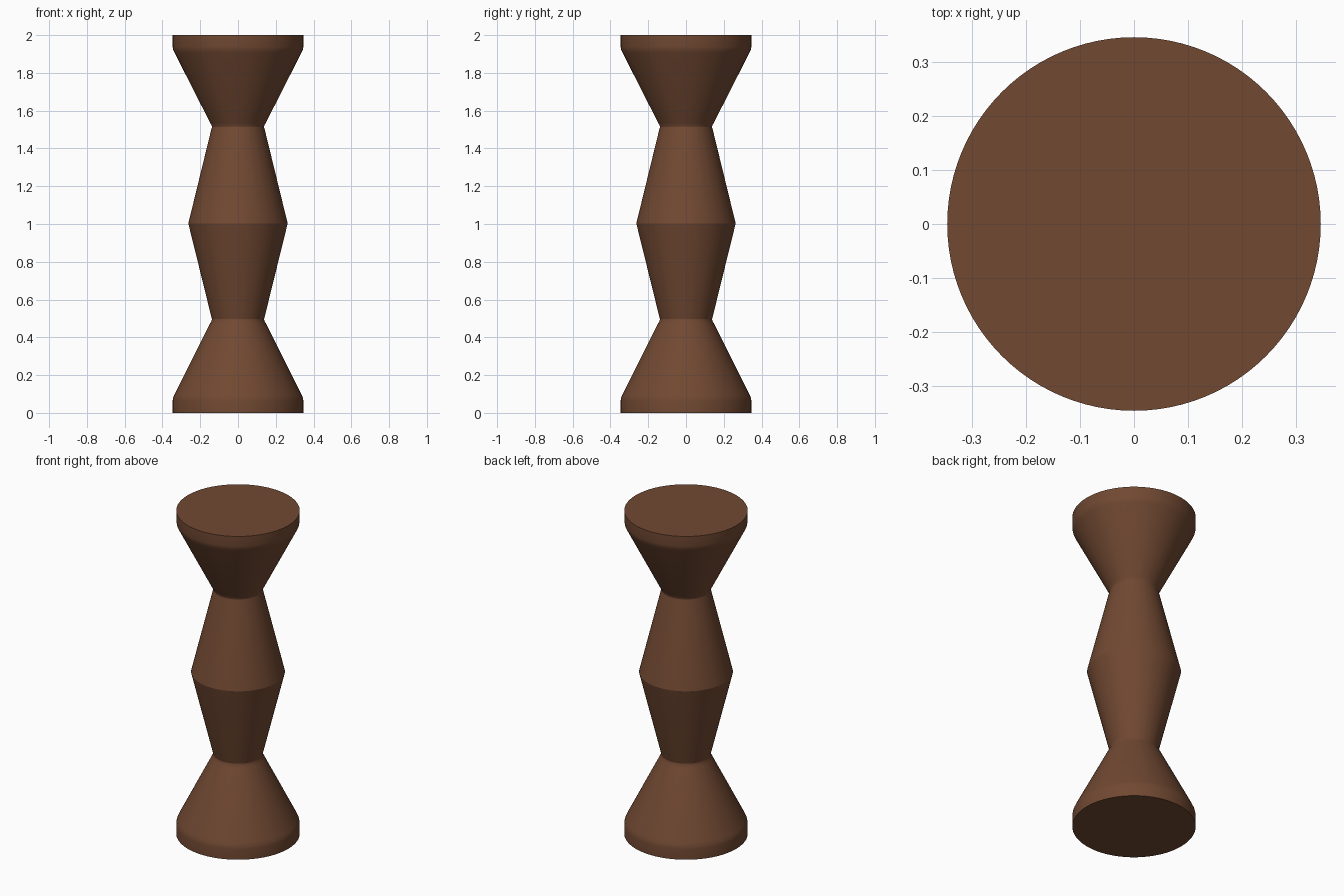
import bpy, bmesh, math

if "Cube" in bpy.data.objects:
    bpy.data.objects.remove(bpy.data.objects["Cube"])

wood = bpy.data.materials.new("brown_wood")
wood.diffuse_color = (0.165, 0.066, 0.032, 1)
wood.use_nodes = True
wood.node_tree.nodes["Principled BSDF"].inputs["Base Color"].default_value = wood.diffuse_color

# Lower half of the turned profile (radius, height), softened at rim and waist
lower = [(0, 0), (0.346, 0), (0.346, 0.065), (0.343, 0.082), (0.335, 0.10),
         (0.147, 0.475), (0.140, 0.487), (0.138, 0.497), (0.141, 0.508)]
upper = [(0.141, 1.502), (0.138, 1.513), (0.140, 1.523), (0.147, 1.535),
         (0.335, 1.905), (0.343, 1.922), (0.346, 1.938), (0.346, 2.0), (0, 2.0)]
profile = lower + [(0.263, 1.003)] + upper

# Spin the profile around z
bm = bmesh.new()
verts = [bm.verts.new((r, 0, z)) for r, z in profile]
edges = [bm.edges.new(pair) for pair in zip(verts, verts[1:])]
bmesh.ops.spin(bm, geom=verts + edges, cent=(0, 0, 0), axis=(0, 0, 1),
               angle=math.tau, steps=96, use_merge=False)
bmesh.ops.remove_doubles(bm, verts=bm.verts[:], dist=1e-4)
bmesh.ops.recalc_face_normals(bm, faces=bm.faces[:])
mesh = bpy.data.meshes.new("turned_pedestal")
bm.to_mesh(mesh)
bm.free()
mesh.materials.append(wood)

pedestal = bpy.data.objects.new("turned_pedestal", mesh)
bpy.context.collection.objects.link(pedestal)
bpy.context.view_layer.objects.active = pedestal
pedestal.select_set(True)
bpy.ops.object.shade_smooth_by_angle(angle=math.radians(25))
